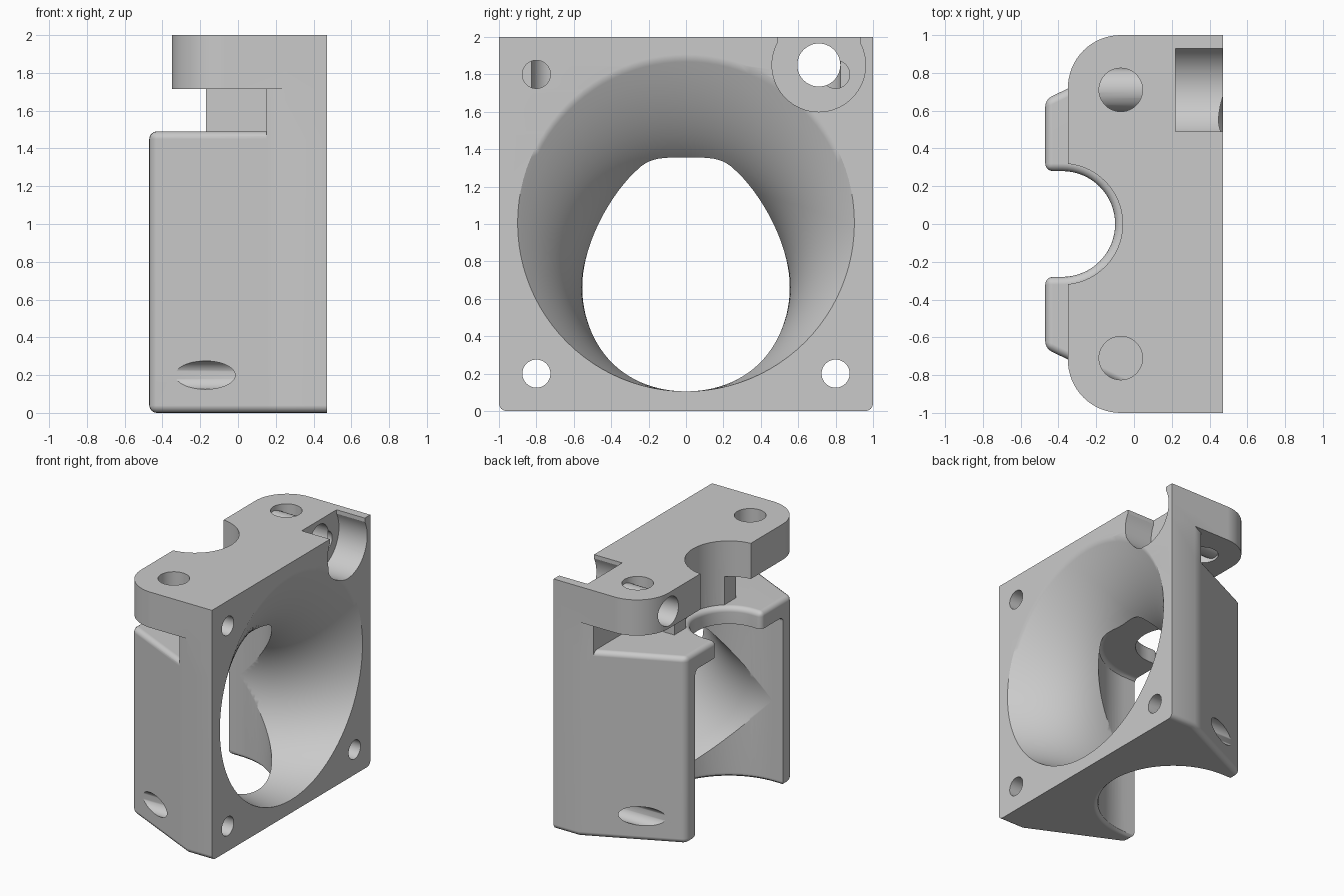
import bpy, bmesh, math
from mathutils import Matrix, Vector

if "Cube" in bpy.data.objects:
    bpy.data.objects.remove(bpy.data.objects["Cube"], do_unlink=True)

FACE = 0.47      # fan mounting plane
AXIS = -0.38     # x of the vertical bore axis
SHELF = 1.49     # top of the lower shroud
ROUND = 0.04     # edge rounding

grey = bpy.data.materials.new("matte_grey")
grey.use_nodes = True
colour = (0.59, 0.59, 0.59, 1)
grey.diffuse_color = colour
grey.node_tree.nodes["Principled BSDF"].inputs["Base Color"].default_value = colour


def finish(name, bm):
    bmesh.ops.recalc_face_normals(bm, faces=bm.faces)
    mesh = bpy.data.meshes.new(name)
    bm.to_mesh(mesh)
    bm.free()
    mesh.materials.append(grey)
    obj = bpy.data.objects.new(name, mesh)
    bpy.context.collection.objects.link(obj)
    return obj


def loft(sections):
    """Closed solid through matching rings of points."""
    bm = bmesh.new()
    rings = [[bm.verts.new(p) for p in ring] for ring in sections]
    for a, b in zip(rings, rings[1:]):
        for j in range(len(a)):
            k = (j + 1) % len(a)
            bm.faces.new((a[j], a[k], b[k], b[j]))
    bm.faces.new(rings[0][::-1])
    bm.faces.new(rings[-1])
    bmesh.ops.recalc_face_normals(bm, faces=bm.faces)
    bm.normal_update()
    return bm


def prism(outline, z0, z1):
    return loft([[(x, y, z) for x, y in outline] for z in (z0, z1)])


def box(name, x0, x1, y0, y1, z0, z1):
    return finish(name, prism([(x0, y0), (x1, y0), (x1, y1), (x0, y1)], z0, z1))


def cylinder(name, start, end, radius, sides=48):
    a, b = Vector(start), Vector(end)
    turn = (b - a).to_track_quat('Z', 'Y').to_matrix().to_4x4()
    bm = bmesh.new()
    bmesh.ops.create_cone(bm, cap_ends=True, segments=sides, radius1=radius,
                          radius2=radius, depth=(b - a).length,
                          matrix=Matrix.Translation((a + b) / 2) @ turn)
    return finish(name, bm)


def arc(cx, cy, r, start, end, n):
    steps = [math.radians(start + (end - start) * i / n) for i in range(n + 1)]
    return [(cx + r * math.cos(t), cy + r * math.sin(t)) for t in steps]


def flipped(points):
    return [(x, -y) for x, y in reversed(points)]


def combine(target, tool, operation):
    mod = target.modifiers.new(operation, 'BOOLEAN')
    mod.operation = operation
    mod.solver = 'EXACT'
    mod.object = tool
    bpy.context.view_layer.objects.active = target
    bpy.ops.object.modifier_apply(modifier=mod.name)
    bpy.data.objects.remove(tool, do_unlink=True)


# Lower shroud: tapered sides, half-round notch, rounded everywhere but the fan face
shoulder = [(FACE, 1), (0.25, 1), (0.15, 0.953)]
side = shoulder + [(-0.47, 0.66), (-0.47, 0.28)]
bm = prism(side + arc(AXIS, 0, 0.28, 90, -90, 32) + flipped(side), 0, SHELF)


def rounded(edge):
    a, b = (v.co for v in edge.verts)
    if abs(a.z - b.z) < 0.01:
        return min(a.x, b.x) < 0.46
    return a.x < -0.46


bmesh.ops.bevel(bm, geom=[e for e in bm.edges if rounded(e)], offset=ROUND,
                segments=4, profile=0.5, affect='EDGES', clamp_overlap=False)
body = finish("fan_duct_body", bm)

# Upright behind the shelf
combine(body, finish("upright", prism(shoulder + flipped(shoulder), 1.2, 1.85)), 'UNION')

# Neck and top plate, both notched before joining
corner = arc(-0.07, 0.72, 0.28, 90, 180, 16)
outline = [(FACE, -1), (FACE, 1)] + corner + flipped(corner)
plate = finish("top_plate", prism(outline, 1.715, 2))
neck = box("neck", -0.17, 0.25, -0.39, 0.39, 1.45, 1.8)
for part in (plate, neck):
    combine(part, cylinder("notch_cutter", (AXIS, 0, 1.2), (AXIS, 0, 2.2), 0.32, 64),
            'DIFFERENCE')
    combine(body, part, 'UNION')

# Wide bore below the lip: flared at the bottom, rounded at the ceiling
sections = []
for r, z in ((0.595, -0.1), (0.595, -0.001), (0.575, 0.006), (0.56, 0.02), (0.555, 0.04),
             (0.555, 1.315), (0.55, 1.335), (0.535, 1.349), (0.515, 1.355)):
    ring = [(-0.6, r)] + arc(AXIS, 0, r, 90, -90, 48) + [(-0.6, -r)]
    sections.append([(x, y, z) for x, y in ring])
combine(body, finish("bore_cutter", loft(sections)), 'DIFFERENCE')

# Flared air duct: circles growing towards the fan, sharing one floor line
sections = []
for i in range(25):
    x = -0.37 + 0.86 * i / 24
    r = 0.555 + 0.345 * ((x - AXIS) / (FACE - AXIS)) ** 3
    sections.append([(x, y, z) for y, z in arc(0, 0.105 + r, r, 0, 360, 96)[:-1]])
combine(body, finish("duct_cutter", loft(sections)), 'DIFFERENCE')

# Fan screw holes (blind at the top) and vertical mounting holes
for s in (-1, 1):
    for z, end in ((0.2, -0.7), (1.8, -0.07)):
        combine(body, cylinder("screw_cutter", (0.6, 0.8 * s, z), (end, 0.8 * s, z), 0.075),
                'DIFFERENCE')
    combine(body, cylinder("mount_cutter", (-0.07, 0.71 * s, 1.6), (-0.07, 0.71 * s, 2.1),
                           0.115), 'DIFFERENCE')

# Cross hole with its open-topped counterbore
combine(body, cylinder("cross_cutter", (0.6, 0.71, 1.85), (-0.7, 0.71, 1.85), 0.115),
        'DIFFERENCE')
combine(body, cylinder("counterbore_cutter", (0.6, 0.71, 1.85), (0.22, 0.71, 1.85), 0.25, 64),
        'DIFFERENCE')
combine(body, box("opening_cutter", 0.221, 0.6, 0.49, 0.93, 1.95, 2.1), 'DIFFERENCE')

# Smooth shading with crisp edges
bpy.ops.object.select_all(action='DESELECT')
body.select_set(True)
bpy.context.view_layer.objects.active = body
bpy.ops.object.shade_smooth_by_angle(angle=math.radians(30))
weighted = body.modifiers.new("even_normals", 'WEIGHTED_NORMAL')
weighted.keep_sharp = True
